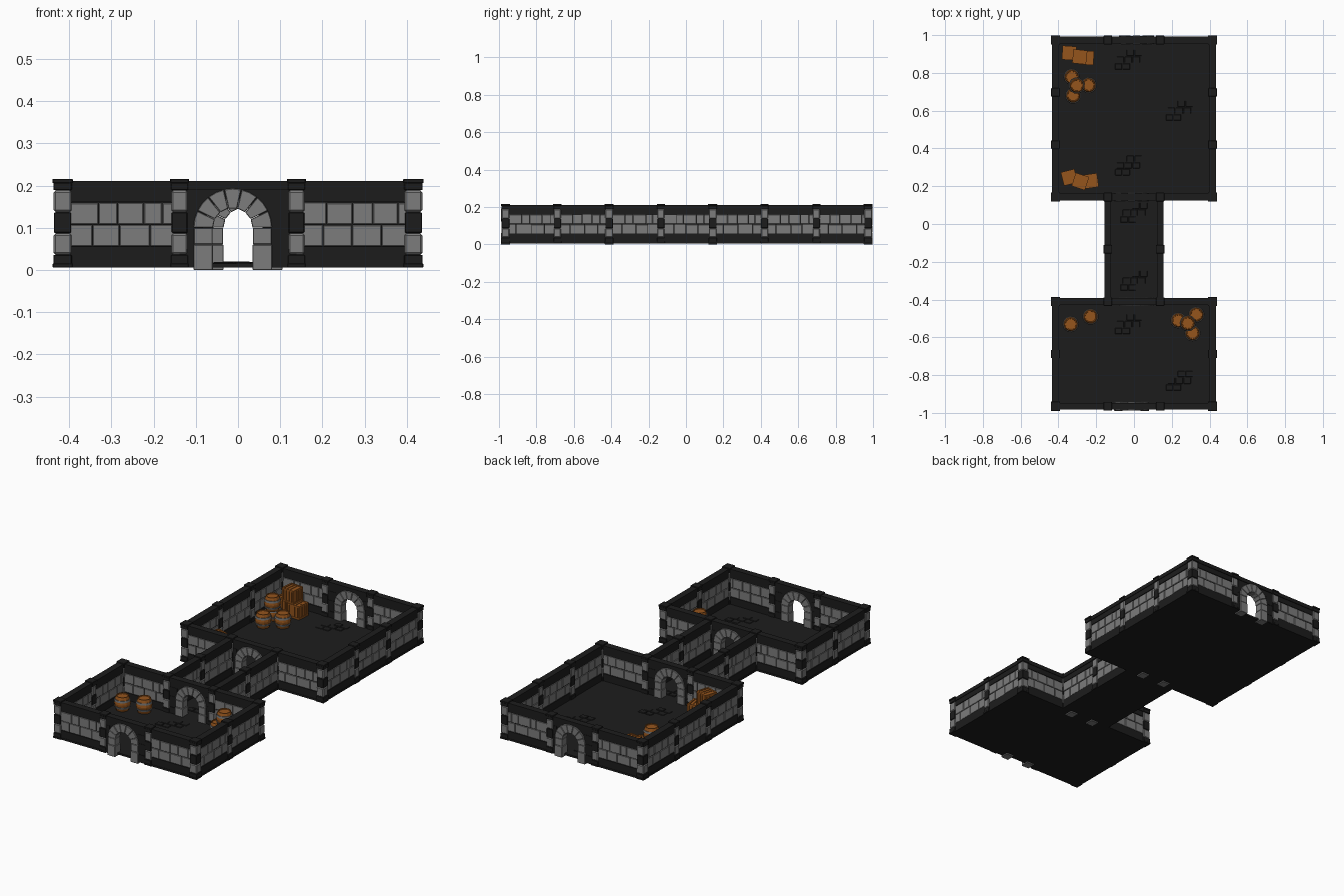
import bpy, bmesh, random
from math import pi, cos, sin, radians
from mathutils import Matrix, Vector

if "Cube" in bpy.data.objects:
    bpy.data.objects.remove(bpy.data.objects["Cube"])

random.seed(4)


def material(name, r, g, b):
    m = bpy.data.materials.new(name)
    m.diffuse_color = (r, g, b, 1)
    m.use_nodes = True
    m.node_tree.nodes["Principled BSDF"].inputs["Base Color"].default_value = m.diffuse_color
    return m


DARK = material("dark_stone", 0.012, 0.012, 0.012)
LIGHT = material("light_stone", 0.2, 0.2, 0.2)
WOOD = material("wood", 0.3, 0.09, 0.012)
IRON = material("iron", 0.15, 0.15, 0.15)


def finish(bm, name, mat, matrix=Matrix(), bevel=0.0):
    bmesh.ops.recalc_face_normals(bm, faces=bm.faces)
    me = bpy.data.meshes.new(name)
    bm.to_mesh(me)
    bm.free()
    ob = bpy.data.objects.new(name, me)
    bpy.context.collection.objects.link(ob)
    me.materials.append(mat)
    ob.matrix_world = matrix
    if bevel:
        mod = ob.modifiers.new("bevel", "BEVEL")
        mod.width, mod.segments = bevel, 1
    return ob


def box(bm, x0, x1, y0, y1, z0, z1):
    m = Matrix.Translation(((x0 + x1) / 2, (y0 + y1) / 2, (z0 + z1) / 2))
    bmesh.ops.create_cube(bm, size=1, matrix=m @ Matrix.Diagonal((x1 - x0, y1 - y0, z1 - z0, 1)))


def slab(bm, outline, half):
    """Extrude an x-z outline through y = -half..half."""
    f = bm.faces.new([bm.verts.new((x, -half, z)) for x, z in outline])
    ext = bmesh.ops.extrude_face_region(bm, geom=[f])["geom"]
    bmesh.ops.translate(bm, vec=(0, 2 * half, 0), verts=[v for v in ext if isinstance(v, bmesh.types.BMVert)])


def place(x, y, z=0, deg=0):
    return Matrix.Translation((x, y, z)) @ Matrix.Rotation(radians(deg), 4, 'Z')


# Tile grid
T = 0.277
X = [-1.5 * T, -0.5 * T, 0.5 * T, 1.5 * T]
Y = [-0.965 + T * k for k in range(8)]
H = T / 2


def wall(x, y, deg):
    m = place(x, y, 0, deg)
    bm = bmesh.new()
    box(bm, -H, H, -0.011, 0.011, 0.01, 0.2)
    box(bm, -H, H, -0.018, 0.018, 0.006, 0.016)
    box(bm, -H, H, -0.016, 0.016, 0.012, 0.056)
    box(bm, -H, H, -0.015, 0.015, 0.161, 0.192)
    box(bm, -H, H, -0.018, 0.018, 0.19, 0.211)
    finish(bm, "wall_frame", DARK, m)
    # two courses of uneven blocks, seen on both faces
    bm = bmesh.new()
    for z0, z1, cuts in ((0.057, 0.107, (-0.075, 0.0, 0.068)), (0.109, 0.16, (-0.06, -0.012, 0.05, 0.095))):
        edges = [-H] + [c + random.uniform(-0.008, 0.008) for c in cuts] + [H]
        for a, b in zip(edges, edges[1:]):
            t = random.uniform(0.0135, 0.0155)
            box(bm, a + 0.001, b - 0.001, -t, t, z0, z1 - random.uniform(0, 0.002))
    finish(bm, "wall_blocks", LIGHT, m, 0.0015)


def doorway(y, deg):
    m = place(0, y, 0, deg)
    cx, cz, r, R = -0.0125, 0.1, 0.047, 0.093
    # dark wall pierced by the arch
    rim = [(cx + 0.07 * cos(pi * i / 8), cz + 0.07 * sin(pi * i / 8)) for i in range(9)]
    bm = bmesh.new()
    slab(bm, [(cx - 0.07, 0.006), (-H, 0.006), (-H, 0.2), (H, 0.2), (H, 0.006), (cx + 0.07, 0.006)] + rim, 0.014)
    box(bm, -H, H, -0.018, 0.018, 0.19, 0.211)
    for a, b in ((-H, cx - 0.085), (cx + 0.085, H)):
        box(bm, a, b, -0.017, 0.017, 0.008, 0.05)
        box(bm, a, b, -0.016, 0.016, 0.054, 0.11)
        box(bm, a, b, -0.016, 0.016, 0.114, 0.16)
    finish(bm, "doorway_wall", DARK, m)
    # jamb stones and arch stones
    bm = bmesh.new()
    for s in (-1, 1):
        a, b = sorted((cx + s * r, cx + s * R))
        box(bm, a, b, -0.024, 0.024, 0, 0.06)
        box(bm, a + 0.001, b - 0.001, -0.022, 0.022, 0.061, cz)
    n = 7
    for i in range(n):
        a0, a1 = pi * i / n + 0.008, pi * (i + 1) / n - 0.008
        pts = [(r, a0), (R, a0), (R, (a0 + a1) / 2), (R, a1), (r, a1)]
        slab(bm, [(cx + q * cos(a), cz + q * sin(a)) for q, a in pts], 0.022 + 0.001 * (i % 2))
    finish(bm, "arch_stones", LIGHT, m, 0.0015)


def pillar(x, y, hx, hy):
    m = place(x, y)
    bm = bmesh.new()
    for k, z0, z1 in ((1.12, 0.006, 0.016), (1.05, 0.014, 0.036), (0.8, 0.03, 0.19),
                      (0.97, 0.088, 0.136), (1.05, 0.189, 0.207), (1.15, 0.206, 0.216)):
        box(bm, -hx * k, hx * k, -hy * k, hy * k, z0, z1)
    finish(bm, "pillar_core", DARK, m, 0.0015)
    bm = bmesh.new()
    for z0, z1 in ((0.037, 0.086), (0.138, 0.188)):
        box(bm, -hx, hx, -hy, hy, z0, z1)
    finish(bm, "pillar_blocks", LIGHT, m, 0.004)


# Walls running along y
for k in range(7):
    corridor = k in (2, 3)
    for s in (-1, 1):
        wall(s * (H if corridor else 1.5 * T), Y[k] + H, 90)
# Walls and doorways running along x
for k, deg in ((0, 0), (2, 180), (4, 0), (7, 180)):
    doorway(Y[k], deg)
    for s in (-1, 1):
        wall(s * T, Y[k], 0)
# Pillars
for s in (-1, 1):
    for k in range(8):
        if k in (0, 2, 4, 7):
            pillar(s * 1.5 * T, Y[k], 0.021, 0.021)
            pillar(s * H, Y[k], 0.019, 0.02)
        else:
            pillar(s * (H if k == 3 else 1.5 * T), Y[k], 0.02, 0.019)

# Floors
for name, hx, y0, y1 in (("front_room_floor", 1.5 * T, Y[0], Y[2]), ("corridor_floor", H, Y[2], Y[4]),
                         ("back_room_floor", 1.5 * T, Y[4], Y[7])):
    bm = bmesh.new()
    box(bm, -hx, hx, y0, y1, 0.006, 0.016)
    finish(bm, name, DARK)

# Clusters of raised paving stones
for x, y in ((0.24, 0.6), (-0.03, 0.87), (-0.03, 0.31), (-0.03, -0.53), (0.24, -0.83), (0, 0.06), (0, -0.3)):
    bm = bmesh.new()
    for i, j in ((-1, -1), (0, -1), (-1, 0), (0, 0), (1, 0), (0, 1), (1, 1)):
        px, py = i * 0.042 + 0.01 * j, j * 0.036
        box(bm, px - 0.019, px + 0.019, py - 0.016, py + 0.016, 0.012, random.uniform(0.0175, 0.02))
    finish(bm, "paving_stones", DARK, place(x, y), 0.002)


def lathe(profile, name, mat, m, n=12):
    bm = bmesh.new()
    vs = [bm.verts.new((r, 0, z)) for r, z in profile]
    es = [bm.edges.new(p) for p in zip(vs, vs[1:])]
    bmesh.ops.spin(bm, geom=vs + es, cent=(0, 0, 0), axis=(0, 0, 1), angle=2 * pi, steps=n)
    bmesh.ops.remove_doubles(bm, verts=bm.verts, dist=1e-5)
    finish(bm, name, mat, m)


def barrel(x, y, level):
    m = place(x, y, 0.016 + level * 0.078, random.uniform(0, 90))
    lathe([(0, 0), (0.032, 0), (0.039, 0.02), (0.042, 0.039), (0.039, 0.058), (0.033, 0.078),
           (0.029, 0.078), (0.028, 0.073), (0, 0.073)], "barrel_body", WOOD, m)
    for z0, z1, r0, r1 in ((0.016, 0.026, 0.0395, 0.042), (0.052, 0.062, 0.042, 0.0395)):
        lathe([(0.034, z0), (r0 + 0.0015, z0), (r1 + 0.0015, z1), (0.034, z1)], "barrel_hoop", IRON, m)


for x, y, level in ((-0.33, 0.78, 0), (-0.24, 0.735, 0), (-0.322, 0.68, 0), (-0.303, 0.733, 1),
                    (-0.335, -0.53, 0), (-0.23, -0.49, 0),
                    (0.235, -0.51, 0), (0.33, -0.48, 0), (0.31, -0.578, 0), (0.285, -0.525, 1)):
    barrel(x, y, level)


def crate(x, y, level, deg):
    h, w = 0.037, 0.009
    bm = bmesh.new()
    k = h - 0.005
    box(bm, -k, k, -k, k, -k, k)
    # edge bars in all three directions
    for axis in range(3):
        for a in (-1, 1):
            for b in (-1, 1):
                lo, hi = [0] * 3, [0] * 3
                lo[axis], hi[axis] = -h, h
                for ax, s in (((axis + 1) % 3, a), ((axis + 2) % 3, b)):
                    lo[ax], hi[ax] = sorted((s * h, s * (h - w)))
                box(bm, lo[0], hi[0], lo[1], hi[1], lo[2], hi[2])
    # slats on the lid and sides
    for c in (-0.018, 0, 0.018):
        box(bm, c - 0.007, c + 0.007, -h + w, h - w, -h + 0.002, h - 0.002)
        for s in (0, 90):
            n = len(bm.verts)
            box(bm, c - 0.007, c + 0.007, -h + 0.002, h - 0.002, -h + w, h - w)
            bm.verts.ensure_lookup_table()
            bmesh.ops.rotate(bm, verts=bm.verts[n:], cent=(0, 0, 0), matrix=Matrix.Rotation(radians(s), 3, 'Z'))
    finish(bm, "crate", WOOD, place(x, y, 0.016 + h + level * 2 * h, deg))


for args in ((-0.343, 0.905, 0, -4), (-0.25, 0.88, 0, -3), (-0.287, 0.885, 1, -6),
             (-0.343, 0.247, 0, 14), (-0.228, 0.228, 0, 8), (-0.284, 0.225, 1, -18)):
    crate(*args)
